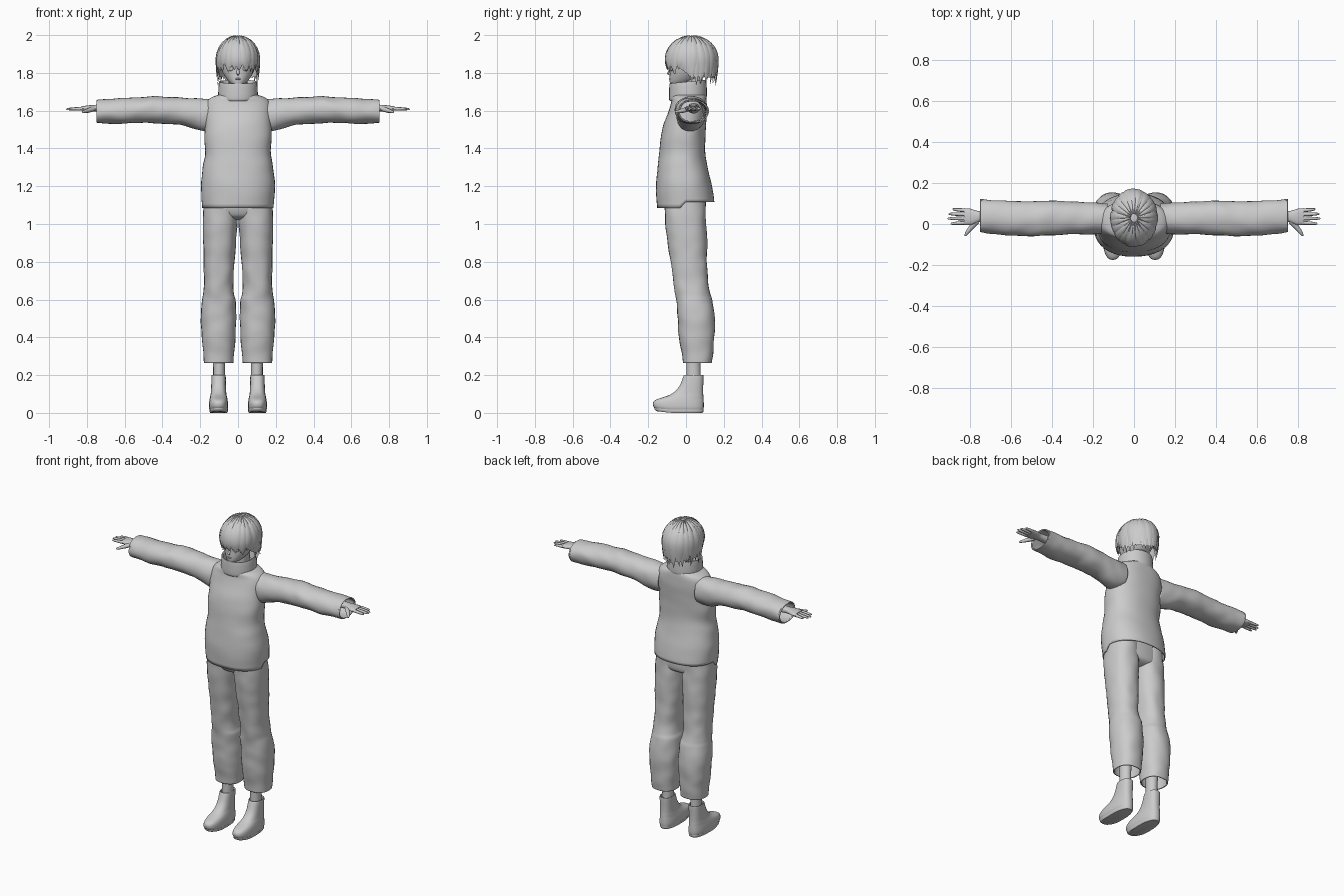
import bpy, bmesh, math, random
from mathutils import Vector, noise

if "Cube" in bpy.data.objects:
    bpy.data.objects.remove(bpy.data.objects["Cube"])

random.seed(4)
TAU = 2 * math.pi


def skin(bm, rings, closed=True, caps=(False, False)):
    """Join lists of points into a surface."""
    vs = [[bm.verts.new(p) for p in r] for r in rings]
    n = len(vs[0])
    for a, b in zip(vs, vs[1:]):
        for i in range(n if closed else n - 1):
            j = (i + 1) % n
            bm.faces.new((a[i], a[j], b[j], b[i]))
    if caps[0]:
        bm.faces.new(vs[0][::-1])
    if caps[1]:
        bm.faces.new(vs[-1])


def smooth_rows(rows, k):
    """Catmull-Rom interpolation between section rows."""
    out = []
    for i in range(len(rows) - 1):
        p0, p1, p2, p3 = (rows[min(max(i + d, 0), len(rows) - 1)] for d in (-1, 0, 1, 2))
        for s in range(k):
            t = s / k
            out.append([0.5 * (2 * b + (c - a) * t + (2 * a - 5 * b + 4 * c - d) * t * t
                               + (3 * b - a - 3 * c + d) * t ** 3)
                        for a, b, c, d in zip(p0, p1, p2, p3)])
    return out + [list(rows[-1])]


def loft(bm, rows, axis='z', n=28, k=4, power=2.3, wrinkle=0, caps=(False, False), warp=None):
    """Rows are (position, min u, max u, min v, max v) of rounded sections."""
    rings = []
    for h, u0, u1, v0, v1 in smooth_rows(rows, k):
        ring = []
        for i in range(n):
            c, s = math.cos(TAU * i / n), math.sin(TAU * i / n)
            c = math.copysign(abs(c) ** (2 / power), c)
            s = math.copysign(abs(s) ** (2 / power), s)
            f = Vector((h * 14, c * 1.4 + 5, s * 1.4))
            g = 1 + wrinkle * noise.noise(f)
            u = (u0 + u1) / 2 + (u1 - u0) / 2 * c * g
            v = (v0 + v1) / 2 + (v1 - v0) / 2 * s * g
            p = Vector((u, v, h)) if axis == 'z' else Vector((h, u, v))
            ring.append(warp(p) if warp else p)
        rings.append(ring)
    skin(bm, rings, caps=caps)


def tube(bm, pts, sizes, side, n=8):
    """Tapered tube; sizes are (half width, half thickness)."""
    pts = [Vector(p) for p in pts]
    rings = []
    for i, (p, (w, t)) in enumerate(zip(pts, sizes)):
        d = (pts[min(i + 1, len(pts) - 1)] - pts[max(i - 1, 0)]).normalized()
        up = d.cross(Vector(side)).normalized()
        rings.append([p + Vector(side) * w * math.cos(TAU * j / n) + up * t * math.sin(TAU * j / n)
                      for j in range(n)])
    skin(bm, rings, caps=(True, True))


def finish(bm, name, mirror=False, thick=0, angle=50):
    bmesh.ops.recalc_face_normals(bm, faces=bm.faces[:])
    me = bpy.data.meshes.new(name)
    bm.to_mesh(me)
    bm.free()
    ob = bpy.data.objects.new(name, me)
    bpy.context.collection.objects.link(ob)
    if thick:
        m = ob.modifiers.new("Thickness", 'SOLIDIFY')
        m.thickness, m.offset = thick, -1
    if mirror:
        ob.modifiers.new("Mirror", 'MIRROR').use_mirror_merge = False
    bpy.ops.object.select_all(action='DESELECT')
    ob.select_set(True)
    bpy.context.view_layer.objects.active = ob
    bpy.ops.object.shade_smooth_by_angle(angle=math.radians(angle))
    return ob


def part(name, rows, mirror=False, thick=0, **kw):
    bm = bmesh.new()
    loft(bm, rows, **kw)
    return finish(bm, name, mirror, thick)


# Sweater body, hem higher at the back
def hem(p):
    f = max(0, (1.25 - p.z) / 0.16)
    return Vector((p.x, p.y, p.z + f * (0.03 if p.y > -0.03 else 0)))

part("sweater_body", [
    (1.085, -.19, .19, -.153, .15), (1.2, -.197, .197, -.158, .135), (1.3, -.187, .187, -.15, .113),
    (1.37, -.174, .174, -.142, .102), (1.45, -.179, .179, -.134, .102), (1.52, -.177, .177, -.12, .106),
    (1.59, -.178, .178, -.095, .11), (1.64, -.17, .17, -.08, .11), (1.668, -.145, .145, -.078, .108),
    (1.685, -.1, .1, -.075, .105)], thick=.006, n=40, wrinkle=.02, warp=hem)

# Turtleneck collar, tilted down at the front
part("collar", [
    (1.66, -.1, .1, -.085, .108), (1.675, -.105, .105, -.09, .111), (1.745, -.102, .102, -.088, .108),
    (1.752, -.097, .097, -.084, .104), (1.745, -.092, .092, -.079, .099), (1.70, -.085, .085, -.07, .09)],
    k=3, power=2.1, warp=lambda p: p + Vector((0, 0, p.y * .1)))

# Sleeves
part("sleeve", [
    (.13, -.045, .1, 1.50, 1.663), (.19, -.05, .105, 1.492, 1.665), (.3, -.05, .11, 1.523, 1.668),
    (.42, -.055, .112, 1.533, 1.676), (.5, -.058, .11, 1.535, 1.67), (.62, -.055, .112, 1.53, 1.665),
    (.735, -.042, .12, 1.533, 1.658), (.75, -.04, .12, 1.537, 1.655)],
    mirror=True, thick=.008, axis='x', power=2.1, k=6, wrinkle=.06)

# Hands with forearm, four fingers and thumb
bm = bmesh.new()
loft(bm, [(.6, .01, .07, 1.585, 1.64), (.74, .012, .062, 1.595, 1.632), (.77, .004, .066, 1.597, 1.63),
          (.8, -.006, .075, 1.598, 1.627), (.83, -.003, .077, 1.60, 1.622)],
     axis='x', n=16, k=3, caps=(True, True))
for y0, y1, tip in ((.006, .0, .895), (.027, .027, .91), (.047, .05, .905), (.066, .074, .885)):
    xs = [.815 + (tip - .815) * t for t in (0, .4, .75, .95, 1)]
    tube(bm, [(x, y0 + (y1 - y0) * i / 4, 1.611 - .001 * i) for i, x in enumerate(xs)],
         [(r, r) for r in (.0095, .009, .0075, .005, .001)], (0, 1, 0))
tube(bm, [(.765, .015, 1.61), (.79, -.012, 1.602), (.81, -.037, 1.596), (.822, -.055, 1.594), (.824, -.059, 1.594)],
     [(.014, .014), (.013, .013), (.009, .01), (.006, .006), (.001, .001)], (0, 0, 1))
finish(bm, "hand", True)

# Trousers: seat and legs
part("trouser_seat", [
    (1.16, -.172, .172, -.115, .1), (1.1, -.18, .18, -.115, .104), (1.05, -.165, .165, -.1, .1),
    (1.03, -.12, .12, -.075, .08), (1.02, -.05, .05, -.04, .05)], caps=(True, True))
part("trouser_leg", [
    (1.15, .0, .178, -.118, .1), (1.03, .003, .186, -.112, .107), (.9, .012, .184, -.096, .111),
    (.78, .02, .181, -.08, .113), (.7, .025, .18, -.068, .116), (.63, .022, .184, -.058, .127),
    (.59, .012, .19, -.053, .138), (.5, .011, .197, -.045, .151), (.4, .014, .19, -.036, .15),
    (.32, .02, .184, -.024, .143), (.265, .025, .181, -.016, .137)],
    mirror=True, thick=.007, k=6, wrinkle=.05)

# Ankles
part("ankle", [(.4, .06, .145, .0, .09), (.27, .068, .132, .002, .078), (.15, .068, .132, .002, .08)],
     mirror=True, n=18, power=2)


# Boots with a raised toe
def toe(p):
    lift = max(0, -p.y - .08) * .12
    return p + Vector((0, 0, lift * max(0, 1 - p.z / .08)))

part("boot", [
    (.015, .055, .15, -.165, .092), (.03, .052, .154, -.174, .094), (.055, .053, .153, -.173, .094),
    (.073, .056, .15, -.15, .093), (.088, .059, .147, -.105, .092), (.105, .062, .144, -.07, .091),
    (.14, .064, .142, -.036, .091), (.195, .065, .14, -.013, .093), (.2, .068, .137, -.009, .09),
    (.19, .072, .134, -.004, .085)], mirror=True, k=3, power=2.5, warp=toe)
part("boot_sole", [(0, .058, .147, -.157, .088), (.008, .054, .151, -.166, .093), (.017, .054, .151, -.168, .093)],
     mirror=True, k=2, power=2.5, warp=toe, caps=(True, True))

# Head and neck
bm = bmesh.new()
loft(bm, [(1.732, -.022, .022, -.078, -.02), (1.745, -.04, .04, -.085, .02), (1.77, -.062, .062, -.087, .07),
          (1.81, -.084, .084, -.085, .11), (1.86, -.094, .094, -.085, .14), (1.92, -.088, .088, -.07, .135),
          (1.96, -.062, .062, -.035, .11), (1.98, -.02, .02, .01, .06)], n=32, power=2.1, caps=(True, True))
loft(bm, [(1.62, -.055, .055, -.03, .085), (1.68, -.05, .05, -.03, .08), (1.79, -.05, .05, -.03, .085)], n=20)
tube(bm, [(0, -.08, 1.825), (0, -.087, 1.81), (0, -.096, 1.795), (0, -.085, 1.788)],
     [(.005, .004), (.007, .006), (.007, .006), (.004, .002)], (1, 0, 0))   # nose
tube(bm, [(0, -.083, 1.772), (0, -.089, 1.768), (0, -.083, 1.763)],
     [(.016, .002), (.012, .003), (.012, .002)], (1, 0, 0))                # lips
finish(bm, "head")

# Eyes
bm = bmesh.new()
bmesh.ops.create_uvsphere(bm, u_segments=16, v_segments=10, radius=.018)
for v in bm.verts:
    v.co = Vector((v.co.x + .037, v.co.y * .5 - .074, v.co.z * .75 + 1.823))
finish(bm, "eye", True)


# Hair follows the skull, then hangs down to a tip height
def hair_point(a, t, tip, grow=1.0):
    phi = min(t / .6, 1) * math.pi / 2
    s = max(0, (t - .6) / .4)
    r = math.sin(phi) * grow * (1 - .07 * s * s)
    return Vector((.112 * math.sin(a) * r, .03 - .137 * math.cos(a) * r,
                   1.87 + .124 * math.cos(phi) * grow - (1.87 - tip) * s))


def tip_height(a):
    c = math.cos(a)
    return 1.835 - .075 * (1 - max(c, 0)) ** 1.2 - .005 * max(-c, 0)

bm = bmesh.new()
skin(bm, [[hair_point(TAU * i / 40, t / 14, tip_height(TAU * i / 40) + .02, .96) for i in range(40)]
          for t in range(15)], caps=(False, False))
bmesh.ops.remove_doubles(bm, verts=bm.verts[:], dist=1e-5)
finish(bm, "hair_cap")

# Hair strands in two layers, swept slightly sideways
bm = bmesh.new()
for layer, count in ((.975, 24), (1.0, 22)):
    for i in range(count):
        a = TAU * (i + .5 * (layer < 1)) / count + random.uniform(-.06, .06)
        tip = tip_height(a) + random.uniform(-.025, .02)
        sway = random.uniform(-.12, .12)
        grow = layer + random.uniform(0, .025)
        ts = [.06 + .94 * k / 11 for k in range(12)]
        pts = [hair_point(a + sway * t * t, t, tip, grow) for t in ts]
        size = [(max(.02 * min(1, t * 2.2) * (1 - max(0, (t - .62) / .38) ** 1.5), .0008),
                 max(.0045 * (1 - t ** 4), .0006)) for t in ts]
        side = Vector((.112 * math.cos(a), .137 * math.sin(a), 0)).normalized()
        tube(bm, pts, size, side, n=6)
finish(bm, "hair_strands", angle=60)
